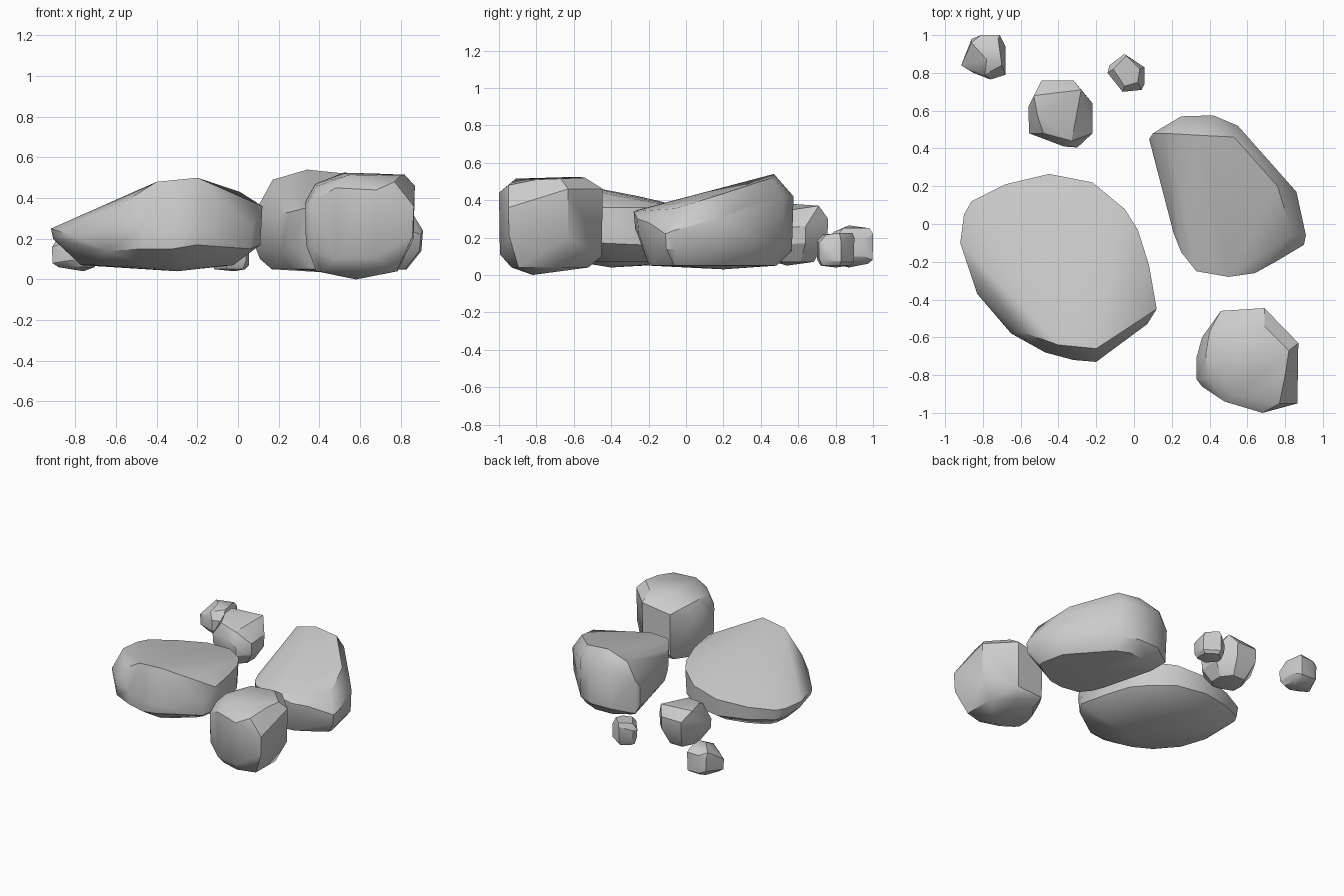
import bpy, bmesh


def rock(name, outline, top, base_z, base_scale, base_mid, smooth=0.6):
    """Convex boulder: outline rows are (x, y, low z, high z); top is free points."""
    n = len(outline)
    cx, cy = sum(p[0] for p in outline) / n, sum(p[1] for p in outline) / n
    bm = bmesh.new()
    for x, y, lo, hi in outline:
        bm.verts.new((x, y, hi))
        bm.verts.new((cx + (x - cx) * 0.98, cy + (y - cy) * 0.98, lo))
        bm.verts.new((cx + (x - cx) * base_scale, cy + (y - cy) * base_scale, base_z))
    for p in list(top) + [base_mid]:
        bm.verts.new(p)
    res = bmesh.ops.convex_hull(bm, input=bm.verts[:])
    junk = {g for g in res["geom_interior"] + res["geom_unused"]
            if isinstance(g, bmesh.types.BMVert)}
    bmesh.ops.delete(bm, geom=list(junk), context="VERTS")
    bmesh.ops.recalc_face_normals(bm, faces=bm.faces[:])
    mesh = bpy.data.meshes.new(name)
    bm.to_mesh(mesh)
    bm.free()
    ob = bpy.data.objects.new(name, mesh)
    bpy.context.collection.objects.link(ob)
    bpy.ops.object.select_all(action="DESELECT")
    ob.select_set(True)
    bpy.context.view_layer.objects.active = ob
    bpy.ops.object.shade_smooth_by_angle(angle=smooth)


# wide sloping boulder on the left
rock("large_left_boulder", [
    (-0.92, -0.10, 0.20, 0.25), (-0.90, 0.05, 0.18, 0.25), (-0.86, 0.12, 0.17, 0.25),
    (-0.68, 0.21, 0.16, 0.26), (-0.45, 0.265, 0.15, 0.28), (-0.22, 0.22, 0.15, 0.31),
    (-0.05, 0.08, 0.15, 0.34), (0.02, -0.03, 0.16, 0.345), (0.08, -0.22, 0.16, 0.36),
    (0.12, -0.45, 0.17, 0.36), (0.07, -0.53, 0.15, 0.26), (-0.20, -0.73, 0.17, 0.24),
    (-0.32, -0.72, 0.15, 0.24), (-0.47, -0.68, 0.15, 0.25), (-0.65, -0.58, 0.14, 0.24),
    (-0.83, -0.37, 0.18, 0.22)],
    [(-0.20, -0.66, 0.50), (-0.40, -0.64, 0.48), (0.01, -0.40, 0.43), (-0.60, -0.57, 0.355),
     (-0.80, -0.30, 0.28), (-0.30, -0.25, 0.42), (-0.55, -0.10, 0.355), (-0.15, -0.10, 0.38)],
    0.07, 0.72, (-0.30, -0.40, 0.04), 0.7)

# tall boulder at the right rear, top sloping to the front
rock("right_rear_boulder", [
    (0.08, 0.45, 0.15, 0.30), (0.10, 0.48, 0.10, 0.36), (0.25, 0.57, 0.13, 0.42),
    (0.42, 0.575, 0.13, 0.42), (0.55, 0.52, 0.13, 0.42), (0.64, 0.40, 0.13, 0.40),
    (0.78, 0.26, 0.13, 0.34), (0.86, 0.17, 0.13, 0.30), (0.91, -0.06, 0.14, 0.24),
    (0.90, -0.11, 0.14, 0.22), (0.75, -0.20, 0.18, 0.28), (0.64, -0.26, 0.22, 0.30),
    (0.50, -0.28, 0.25, 0.34), (0.33, -0.25, 0.25, 0.35), (0.25, -0.15, 0.17, 0.33),
    (0.21, -0.05, 0.13, 0.33)],
    [(0.17, 0.48, 0.49), (0.34, 0.47, 0.54), (0.53, 0.46, 0.52), (0.76, 0.20, 0.435),
     (0.84, -0.06, 0.355), (0.43, -0.21, 0.36), (0.28, -0.13, 0.36)],
    0.05, 0.80, (0.50, 0.20, 0.03), 0.6)

# blocky boulder at the front right
rock("front_right_boulder", [
    (0.33, -0.82, 0.17, 0.36), (0.33, -0.71, 0.18, 0.38), (0.36, -0.60, 0.15, 0.39),
    (0.46, -0.46, 0.10, 0.42), (0.69, -0.445, 0.10, 0.46), (0.87, -0.63, 0.20, 0.46),
    (0.865, -0.95, 0.21, 0.36), (0.68, -1.0, 0.11, 0.44), (0.48, -0.94, 0.10, 0.45),
    (0.36, -0.86, 0.15, 0.38)],
    [(0.38, -0.69, 0.47), (0.40, -0.57, 0.46), (0.39, -0.82, 0.46), (0.52, -0.58, 0.525),
     (0.69, -0.54, 0.52), (0.82, -0.67, 0.515), (0.80, -0.80, 0.51), (0.77, -0.95, 0.48),
     (0.55, -0.91, 0.515)],
    0.04, 0.74, (0.58, -0.82, 0.0), 0.6)

# three stones at the back
rock("medium_back_stone", [
    (-0.56, 0.62, 0.17, 0.27), (-0.555, 0.48, 0.17, 0.24), (-0.37, 0.41, 0.15, 0.28),
    (-0.30, 0.405, 0.16, 0.22), (-0.22, 0.48, 0.16, 0.25), (-0.22, 0.64, 0.17, 0.26),
    (-0.32, 0.76, 0.20, 0.30), (-0.49, 0.76, 0.20, 0.30)],
    [(-0.53, 0.68, 0.37), (-0.28, 0.71, 0.37), (-0.51, 0.57, 0.38), (-0.48, 0.48, 0.345),
     (-0.33, 0.44, 0.33)],
    0.07, 0.60, (-0.38, 0.54, 0.05), 0.5)

rock("small_left_stone", [
    (-0.915, 0.84, 0.08, 0.16), (-0.86, 0.98, 0.10, 0.20), (-0.81, 1.0, 0.08, 0.22),
    (-0.71, 1.0, 0.08, 0.22), (-0.68, 0.94, 0.10, 0.18), (-0.68, 0.79, 0.10, 0.18),
    (-0.76, 0.765, 0.10, 0.18), (-0.85, 0.80, 0.09, 0.18)],
    [(-0.86, 0.96, 0.24), (-0.72, 0.98, 0.25), (-0.70, 0.84, 0.25), (-0.79, 0.79, 0.23),
     (-0.78, 0.87, 0.265)],
    0.06, 0.75, (-0.76, 0.87, 0.04), 0.5)

rock("small_right_stone", [
    (-0.14, 0.80, 0.11, 0.17), (-0.13, 0.84, 0.11, 0.17), (-0.05, 0.90, 0.07, 0.20),
    (0.055, 0.83, 0.07, 0.17), (0.055, 0.74, 0.08, 0.17), (0.04, 0.71, 0.09, 0.17),
    (-0.06, 0.70, 0.08, 0.18)],
    [(-0.11, 0.82, 0.215), (-0.04, 0.89, 0.225), (0.03, 0.82, 0.225), (0.02, 0.75, 0.215),
     (-0.05, 0.73, 0.215)],
    0.05, 0.78, (-0.02, 0.80, 0.04), 0.5)
